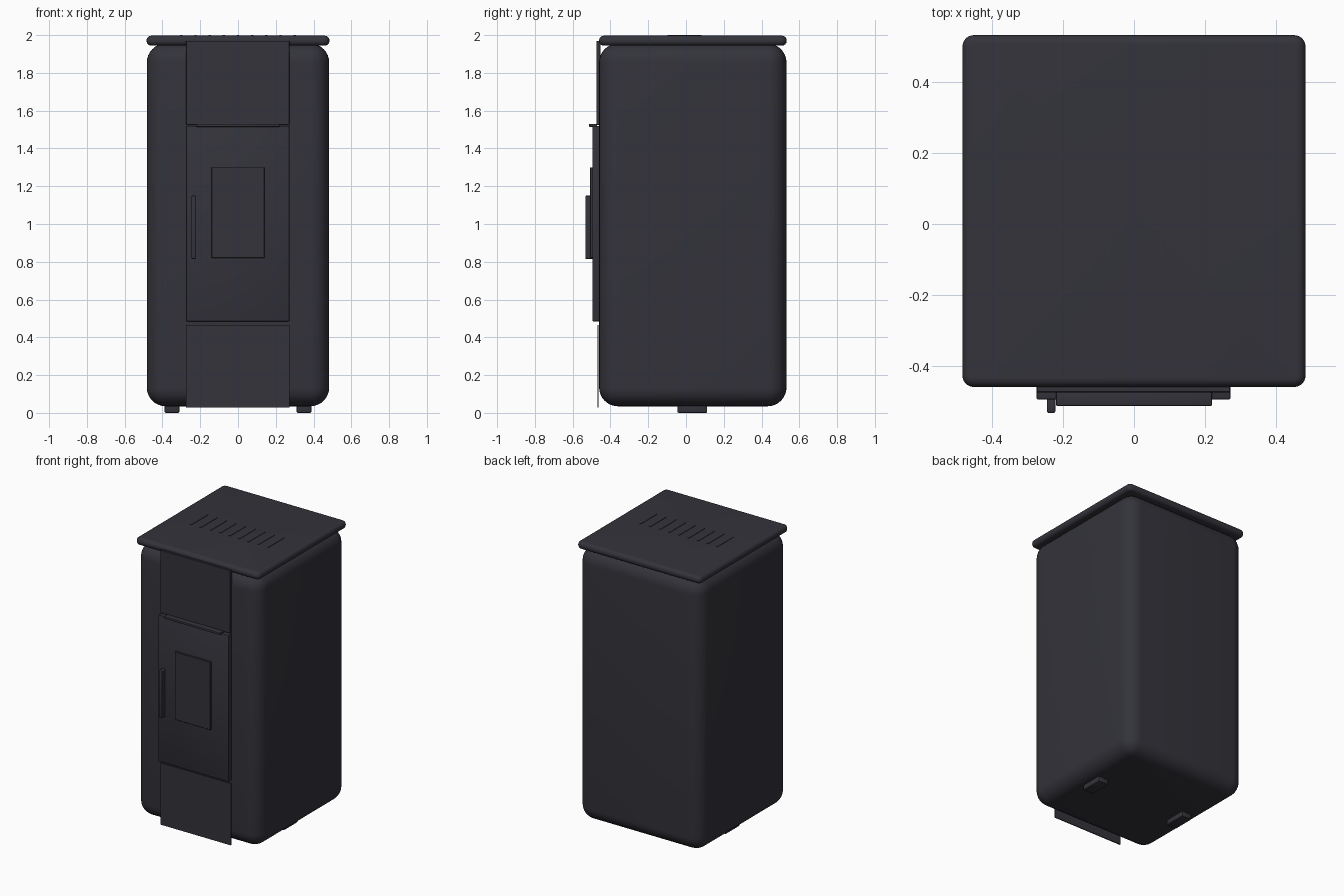
import bpy, bmesh

if "Cube" in bpy.data.objects:
    bpy.data.objects.remove(bpy.data.objects["Cube"])

mat = bpy.data.materials.new("charcoal enamel")
mat.diffuse_color = (0.033, 0.033, 0.043, 1)
mat.use_nodes = True
mat.node_tree.nodes["Principled BSDF"].inputs["Base Color"].default_value = mat.diffuse_color


def box(name, x, y, z, bevel=0.0, segs=4, vertical=0.0):
    """Box from (min, max) ranges; optional vertical corner radius, then edge bevel."""
    bm = bmesh.new()
    bmesh.ops.create_cube(bm, size=1)
    for v in bm.verts:
        for i, (a, b) in enumerate((x, y, z)):
            v.co[i] = a if v.co[i] < 0 else b
    if vertical:
        es = [e for e in bm.edges if abs(e.verts[0].co.z - e.verts[1].co.z) > 1e-4]
        bmesh.ops.bevel(bm, geom=es, offset=vertical, segments=segs, profile=0.5, affect='EDGES')
        if bevel:
            es = [e for e in bm.edges if abs(e.verts[0].co.z - e.verts[1].co.z) < 1e-4]
            bmesh.ops.bevel(bm, geom=es, offset=bevel, segments=segs, profile=0.5, affect='EDGES')
    elif bevel:
        bmesh.ops.bevel(bm, geom=bm.edges[:], offset=bevel, segments=segs, profile=0.5, affect='EDGES')
    me = bpy.data.meshes.new(name)
    bm.to_mesh(me)
    bm.free()
    me.materials.append(mat)
    ob = bpy.data.objects.new(name, me)
    bpy.context.collection.objects.link(ob)
    bpy.ops.object.select_all(action='DESELECT')
    ob.select_set(True)
    bpy.context.view_layer.objects.active = ob
    bpy.ops.object.shade_smooth_by_angle()
    return ob


# Main cabinet and lid
box("stove_body", (-.483, .483), (-.46, .532), (.035, 1.955), .1, 8)
box("lid", (-.484, .484), (-.46, .533), (1.944, 1.997), .025, 6, vertical=.032)

# Front panels, door and window
W = (-.275, .272)
box("upper_panel", W, (-.475, -.452), (1.525, 1.97), .002, 1)
box("lower_panel", W, (-.469, -.462), (.028, .464))
box("door", W, (-.495, -.452), (.485, 1.52), .004, 2)
box("window", (-.14, .14), (-.507, -.49), (.82, 1.3), .002, 1)

# Door handle and the rail above the door
box("door_handle", (-.246, -.222), (-.533, -.49), (.815, 1.15), .005, 3)
box("door_rail", (-.22, .22), (-.513, -.47), (1.514, 1.53), .003, 2)

# Row of vent bars on the lid
for i in range(9):
    cx = (i - 4) * .075
    box(f"vent_bar_{i + 1}", (cx - .006, cx + .006), (-.097, .083), (1.985, 2.0))

# Side feet
for s, side in ((-1, "left"), (1, "right")):
    box(f"foot_{side}", tuple(sorted((s * .31, s * .388))), (-.045, .112), (0, .05), .006, 2)
